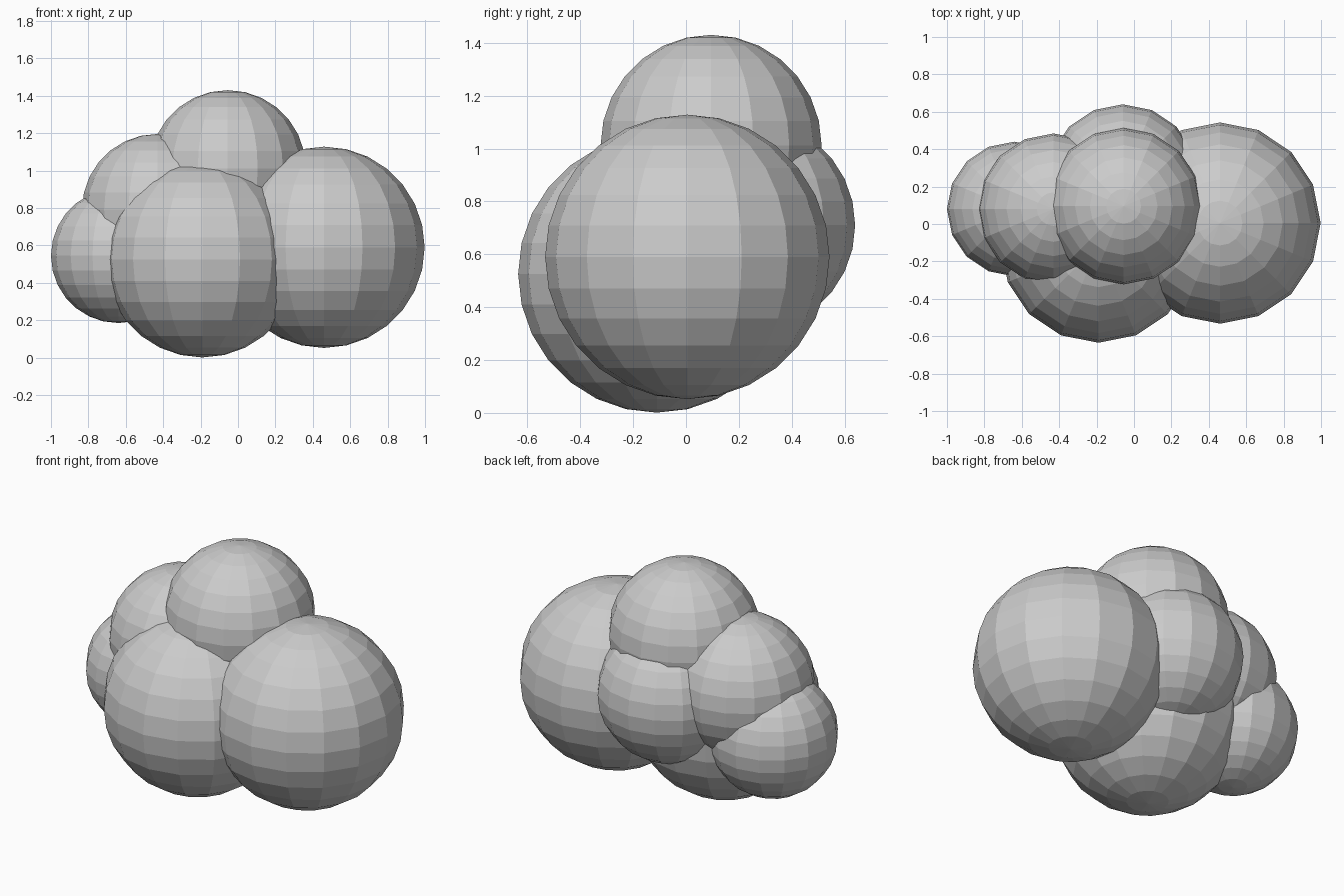
import bpy

if "Cube" in bpy.data.objects:
    bpy.data.objects.remove(bpy.data.objects["Cube"])

# Low-poly cluster of overlapping balls: name, centre, radius
PUFFS = [
    ("large_right_puff", (0.46, 0.005, 0.59), 0.538),
    ("large_front_puff", (-0.19, -0.11, 0.526), 0.525),
    ("top_puff", (-0.055, 0.095, 1.012), 0.418),
    ("left_puff", (-0.43, 0.08, 0.792), 0.404),
    ("small_left_puff", (-0.64, 0.08, 0.545), 0.36),
    ("back_puff", (-0.06, 0.235, 0.71), 0.405),
]


def puff(name, centre, radius):
    """Flat-faced ball with 16 sides."""
    bpy.ops.mesh.primitive_uv_sphere_add(
        segments=16, ring_count=14, radius=radius, location=centre)
    ball = bpy.context.object
    ball.name = name
    bpy.ops.object.shade_flat()
    return ball


for spec in PUFFS:
    puff(*spec)
